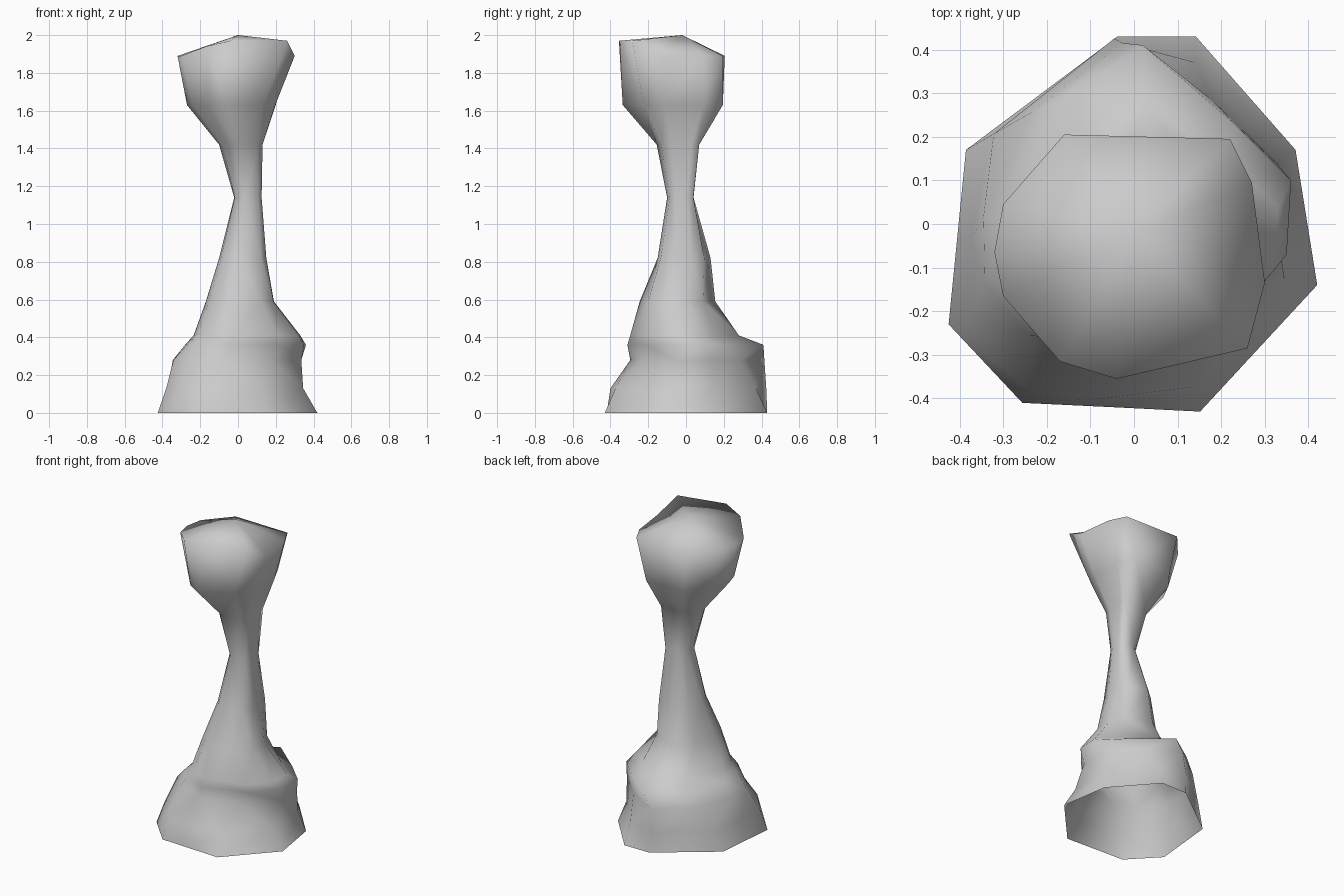
import bpy
import bmesh
from mathutils import Vector

cube = bpy.data.objects.get("Cube")
if cube:
    bpy.data.objects.remove(cube, do_unlink=True)

# Stone material
stone = bpy.data.materials.new("pale grey stone")
stone.use_nodes = True
grey = (0.6, 0.6, 0.6, 1)
stone.diffuse_color = grey
stone.node_tree.nodes["Principled BSDF"].inputs["Base Color"].default_value = grey

# Matching outlines of the foot, shoulder and head, counter-clockwise from +x
foot = [(.42, -.14), (.37, .17), (.14, .43), (-.04, .43), (-.39, .17),
        (-.41, -.03), (-.43, -.23), (-.26, -.41), (-.05, -.42), (.15, -.43)]
shoulder = [(.35, -.07), (.36, .1), (.23, .23), (.02, .41), (-.17, .28),
            (-.28, 0), (-.27, -.15), (-.19, -.26), (-.04, -.31), (.22, -.22)]
head = [(.3, -.13), (.27, .1), (.22, .2), (-.16, .21), (-.3, .05),
        (-.32, -.06), (-.3, -.16), (-.17, -.31), (-.04, -.35), (.26, -.28)]

# Height, then the extent at that height (x low, x high, y low, y high),
# then how far each corner bulges (+x+y, -x+y, -x-y, +x-y)
levels = [(0, -.425, .42, -.43, .43, 0, 0, 0, 0),
          (.13, -.38, .345, -.4, .425, .1, 0, 0, 0),
          (.28, -.345, .335, -.295, .415, 0, -.15, 0, 0),
          (.36, -.28, .36, -.31, .41, 0, 0, 0, 0),
          (.41, -.235, .33, -.295, .28, 0, -.3, -.1, 0),
          (.59, -.17, .19, -.245, .155, .6, -.1, -.15, 0),
          (.82, -.1, .15, -.15, .13, .6, 0, -.1, .3),
          (1.14, -.02, .125, -.1, .04, .8, 0, 0, .1),
          (1.42, -.1, .13, -.155, .07, 1, 0, -.3, 0),
          (1.63, -.27, .2, -.335, .195, 0, -.35, -.2, -.35),
          (1.89, -.32, .3, -.355, .205, 0, 0, 0, 0)]
shoulder_height, rim_height = .36, levels[-1][0]


def remap(values, low, high):
    """Stretch a list of values to fill the range low to high."""
    a, b = min(values), max(values)
    return [low + (v - a) / (b - a) * (high - low) for v in values]


def outline_at(z):
    """Blend the neighbouring outlines at a height."""
    if z <= shoulder_height:
        below, above, blend = foot, shoulder, z / shoulder_height
    else:
        below, above = shoulder, head
        blend = (z - shoulder_height) / (rim_height - shoulder_height)
    return [Vector(p).lerp(Vector(q), blend) for p, q in zip(below, above)]


def bulge(u, v, corners):
    """Push a point of the unit outline out or in by its corner's amount."""
    ne, nw, sw, se = corners
    amount = (ne if u > 0 else nw) if v > 0 else (se if u > 0 else sw)
    scale = 1 + amount * abs(u * v)
    return [max(-1, min(1, c * scale)) for c in (u, v)]


def make_ring(bm, level):
    """Fit the blended outline to one level."""
    z, x_low, x_high, y_low, y_high, *corners = level
    points = outline_at(z)
    us = remap([p.x for p in points], -1, 1)
    vs = remap([p.y for p in points], -1, 1)
    shaped = [bulge(u, v, corners) for u, v in zip(us, vs)]
    xs = remap([s[0] for s in shaped], x_low, x_high)
    ys = remap([s[1] for s in shaped], y_low, y_high)
    ring = []
    for x, y in zip(xs, ys):
        # The front of the rim is raised
        lift = 0
        if z == rim_height and y < -.25:
            lift = .08 if x > -.1 else .05
        ring.append(bm.verts.new((x, y, z + lift)))
    return ring


# Rock pillar: rings skinned together, open underneath, closed by a low peak
bm = bmesh.new()
rings = [make_ring(bm, level) for level in levels]
count = len(foot)
for lower, upper in zip(rings, rings[1:]):
    for i in range(count):
        j = (i + 1) % count
        bm.faces.new((lower[i], lower[j], upper[j], upper[i]))
peak = bm.verts.new((0, -.02, 2))
for i in range(count):
    bm.faces.new((rings[-1][i], rings[-1][(i + 1) % count], peak))
bmesh.ops.triangulate(bm, faces=bm.faces[:])
for face in bm.faces:
    face.smooth = True

mesh = bpy.data.meshes.new("rock_pillar")
bm.to_mesh(mesh)
bm.free()
mesh.materials.append(stone)
pillar = bpy.data.objects.new("rock_pillar", mesh)
bpy.context.collection.objects.link(pillar)
